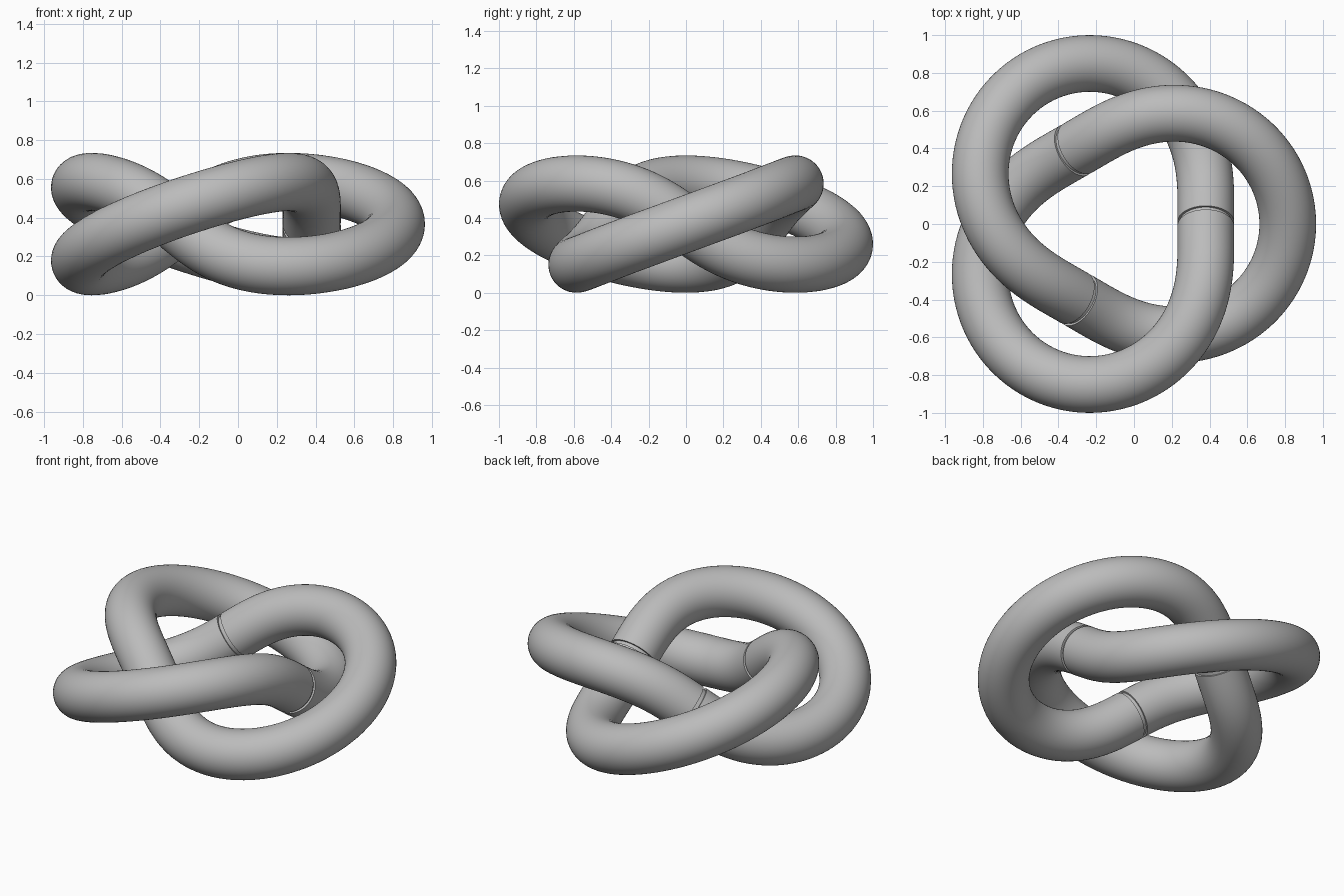
import bpy
import bmesh
from math import sin, cos, pi, radians
from mathutils import Vector

cube = bpy.data.objects.get("Cube")
if cube:
    bpy.data.objects.remove(cube, do_unlink=True)

MAJOR, MINOR = 0.675, 0.217      # path winds round a torus of this size
TUBE, GROOVE = 0.15, 0.138       # tube radius, radius at the joint floor
OFFSET = Vector((-0.078, 0, MINOR + TUBE))
SIDES, STEPS = 48, 100
GAP = radians(1.2)               # half width of a joint groove


def path(a):
    """Centre line of the knot; a runs over two full turns."""
    r = MAJOR + MINOR * cos(1.5 * a)
    return Vector((r * cos(a), r * sin(a), MINOR * sin(1.5 * a))) + OFFSET


def ring(bm, a, radius):
    """One circle of vertices square to the path."""
    tangent = (path(a + 0.001) - path(a - 0.001)).normalized()
    side = tangent.cross(Vector((0, 0, 1))).normalized()
    up = side.cross(tangent)
    angles = [2 * pi * k / SIDES for k in range(SIDES)]
    return [bm.verts.new(path(a) + radius * (cos(t) * side + sin(t) * up)) for t in angles]


# Three equal sections, each starting and ending in a joint at its innermost point
bm = bmesh.new()
rings = []
span = 4 * pi / 3
for section in range(3):
    start = (section - 0.5) * span
    first, last = start + GAP, start + span - GAP
    rings.append(ring(bm, start, GROOVE))
    rings.append(ring(bm, first, GROOVE))
    for i in range(STEPS + 1):
        rings.append(ring(bm, first + (last - first) * i / STEPS, TUBE))
    rings.append(ring(bm, last, GROOVE))

# Skin the closed loop of rings
for i, ring_a in enumerate(rings):
    ring_b = rings[(i + 1) % len(rings)]
    for k in range(SIDES):
        n = (k + 1) % SIDES
        bm.faces.new((ring_a[k], ring_a[n], ring_b[n], ring_b[k]))
bmesh.ops.recalc_face_normals(bm, faces=bm.faces)

mesh = bpy.data.meshes.new("knotted_tube")
bm.to_mesh(mesh)
bm.free()
tube = bpy.data.objects.new("knotted_tube", mesh)
bpy.context.collection.objects.link(tube)

# Plain grey
grey = bpy.data.materials.new("plain_grey")
grey.use_nodes = True
colour = (0.5, 0.5, 0.5, 1)
grey.diffuse_color = colour
grey.node_tree.nodes["Principled BSDF"].inputs["Base Color"].default_value = colour
mesh.materials.append(grey)

# Smooth tube with crisp joint edges
bpy.ops.object.select_all(action='DESELECT')
tube.select_set(True)
bpy.context.view_layer.objects.active = tube
bpy.ops.object.shade_smooth_by_angle(angle=radians(35))
